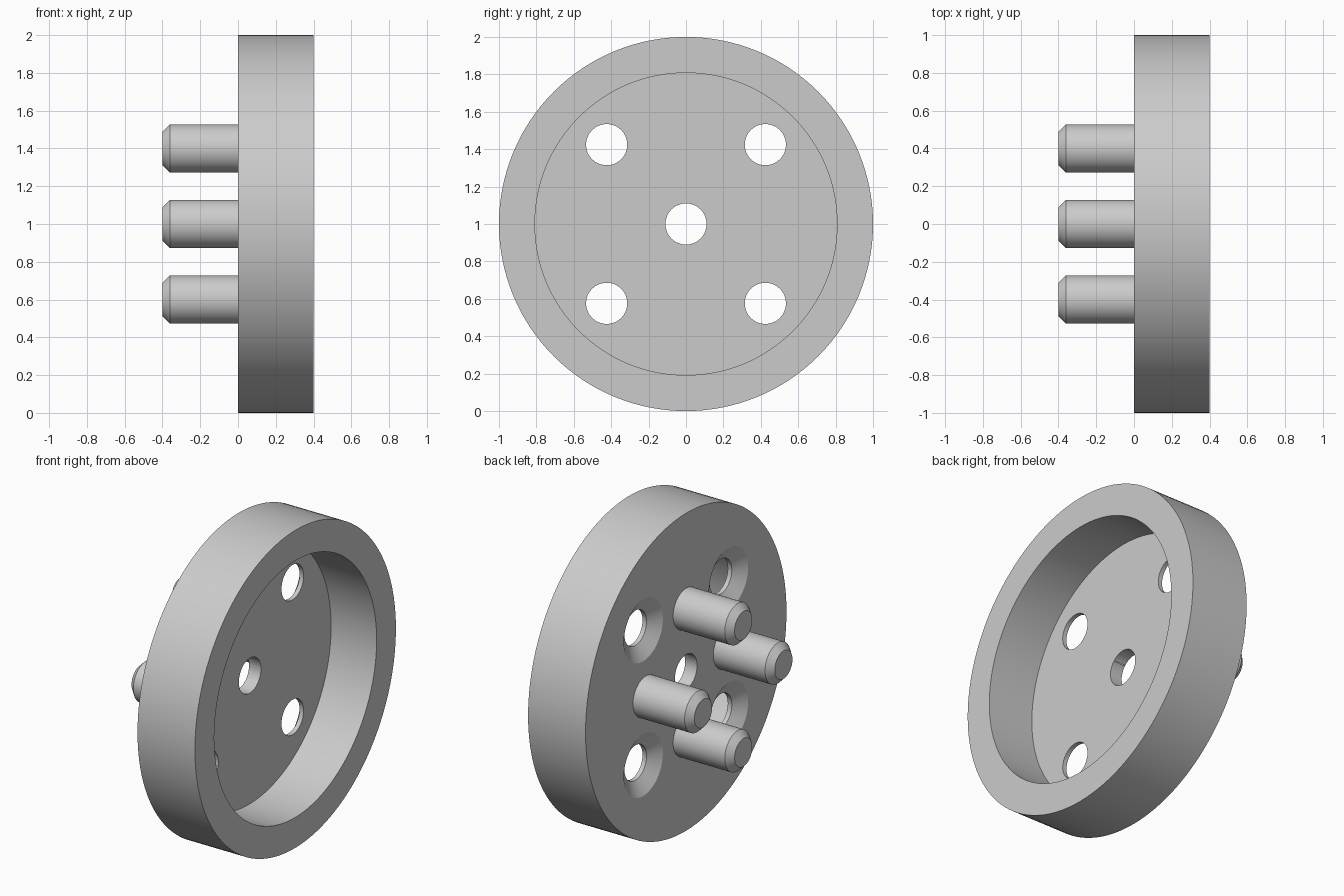
import bpy, bmesh
from math import radians, cos, sin, pi
from mathutils import Matrix

cube = bpy.data.objects.get("Cube")
if cube:
    bpy.data.objects.remove(cube, do_unlink=True)

metal = bpy.data.materials.new("plain grey")
metal.use_nodes = True
GREY = (0.6, 0.6, 0.6, 1.0)
metal.diffuse_color = GREY
metal.node_tree.nodes["Principled BSDF"].inputs["Base Color"].default_value = GREY


def lathe(name, profile, y=0.0, z=1.0, steps=64):
    """Turn a closed (x, radius) profile around an axis parallel to x."""
    bm = bmesh.new()
    verts = [bm.verts.new((x, 0, r)) for x, r in profile]
    edges = [bm.edges.new(pair) for pair in zip(verts, verts[1:])]
    bmesh.ops.spin(bm, geom=verts + edges, cent=(0, 0, 0), axis=(1, 0, 0),
                   angle=2 * pi, steps=steps, use_merge=True)
    bmesh.ops.remove_doubles(bm, verts=bm.verts, dist=1e-5)
    bmesh.ops.recalc_face_normals(bm, faces=bm.faces)
    bm.transform(Matrix.Translation((0, y, z)))
    mesh = bpy.data.meshes.new(name)
    bm.to_mesh(mesh)
    bm.free()
    mesh.materials.append(metal)
    obj = bpy.data.objects.new(name, mesh)
    bpy.context.collection.objects.link(obj)
    return obj


def activate(obj):
    bpy.ops.object.select_all(action='DESELECT')
    obj.select_set(True)
    bpy.context.view_layer.objects.active = obj


def smooth(obj):
    activate(obj)
    bpy.ops.object.shade_smooth_by_angle(angle=radians(25))


WIDTH, FLOOR, HOLE, SINK = 0.4, 0.083, 0.11, 0.194

# Cup-shaped disc: thin web with a deep rim, open towards +x
disc = lathe("disc", [(0, 0), (0, 1), (WIDTH, 1), (WIDTH, 0.808),
                      (FLOOR, 0.808), (FLOOR, 0)], steps=128)

# Cutters: straight centre hole and four countersunk holes
cutters = [lathe("centre_hole_cutter",
                 [(-0.1, 0), (-0.1, HOLE), (0.2, HOLE), (0.2, 0)])]
for i in range(4):
    a = pi / 4 + i * pi / 2
    cutters.append(lathe("countersunk_hole_cutter",
                         [(-0.1, 0), (-0.1, SINK), (0, SINK), (0.055, HOLE),
                          (0.2, HOLE), (0.2, 0)], 0.6 * cos(a), 1 + 0.6 * sin(a)))
activate(disc)
for cutter in cutters:
    cutter.hide_render = True
    cut = disc.modifiers.new("hole", 'BOOLEAN')
    cut.operation = 'DIFFERENCE'
    cut.solver = 'EXACT'
    cut.object = cutter
    bpy.ops.object.modifier_apply(modifier=cut.name)
for cutter in cutters:
    bpy.data.objects.remove(cutter, do_unlink=True)
smooth(disc)

# Four chamfered drive pins on the -x face
for i in range(4):
    a = i * pi / 2
    pin = lathe(f"pin_{i + 1}", [(-0.4, 0), (-0.4, 0.088), (-0.36, 0.128),
                                 (0.02, 0.128), (0.02, 0)],
                0.4 * cos(a), 1 + 0.4 * sin(a))
    smooth(pin)
